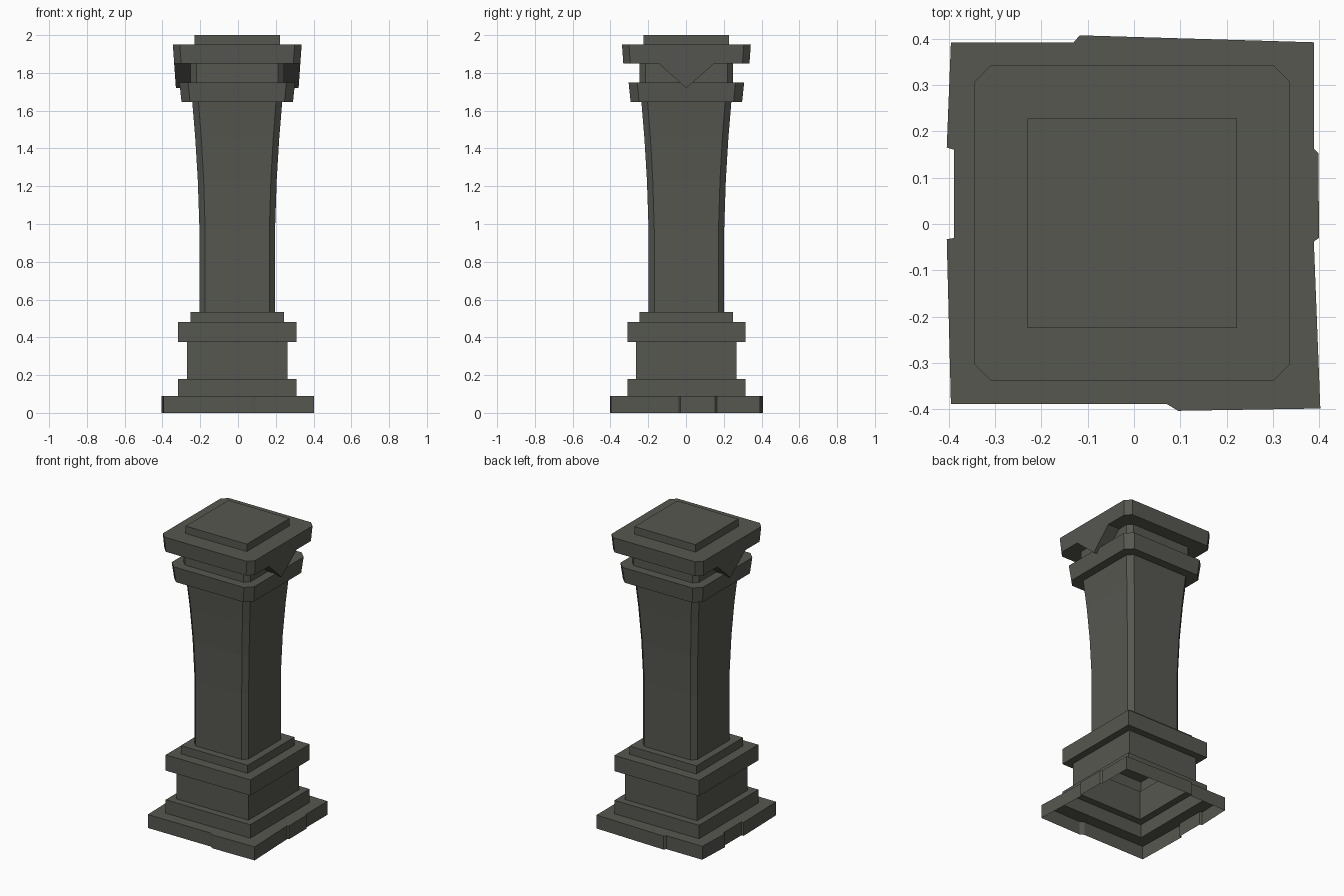
import bpy, bmesh

if "Cube" in bpy.data.objects:
    bpy.data.objects.remove(bpy.data.objects["Cube"])

stone = bpy.data.materials.new("dark grey stone")
stone.diffuse_color = (0.095, 0.095, 0.082, 1)
stone.use_nodes = True
stone.node_tree.nodes["Principled BSDF"].inputs["Base Color"].default_value = stone.diffuse_color
CX, CY = -0.004, 0.002


def ring(z, h, c=0.0):
    """Square outline of half-width h with corners cut by c, at height z."""
    if c == 0:
        pts = [(-h, -h), (h, -h), (h, h), (-h, h)]
    else:
        k = h - c
        pts = [(-k, -h), (k, -h), (h, -k), (h, k), (k, h), (-k, h), (-h, k), (-h, -k)]
    return [(x + CX, y + CY, z) for x, y in pts]


def loft(name, rings, cap=False):
    """Shell through a stack of outlines; flat ledges may change corner count."""
    bm = bmesh.new()
    loops = [[bm.verts.new(p) for p in r] for r in rings]
    for a, b in zip(loops, loops[1:]):
        if len(a) == len(b):
            n = len(a)
            for i in range(n):
                j = (i + 1) % n
                bm.faces.new((a[i], a[j], b[j], b[i]))
        else:
            edges = []
            for l in (a, b):
                for i in range(len(l)):
                    pair = (l[i], l[(i + 1) % len(l)])
                    edges.append(bm.edges.get(pair) or bm.edges.new(pair))
            bmesh.ops.triangle_fill(bm, edges=edges, use_beauty=True, normal=(0, 0, 1))
    if cap:
        bm.faces.new(loops[-1])
    bmesh.ops.recalc_face_normals(bm, faces=bm.faces[:])
    return finish(name, bm)


def finish(name, bm):
    me = bpy.data.meshes.new(name)
    bm.to_mesh(me)
    bm.free()
    me.materials.append(stone)
    ob = bpy.data.objects.new(name, me)
    bpy.context.collection.objects.link(ob)
    return ob


# Worn plinth slab, open underneath
outline = [(-0.395, -0.388), (0.07, -0.388), (0.095, -0.403), (0.402, -0.398),
           (0.388, -0.038), (0.399, -0.03), (0.398, 0.153), (0.388, 0.163),
           (0.388, 0.392), (-0.117, 0.407), (-0.13, 0.392), (-0.395, 0.392),
           (-0.404, 0.165), (-0.388, 0.16), (-0.388, -0.03), (-0.404, -0.033)]
loft("plinth", [[(x, y, 0) for x, y in outline],
                [(x, y, 0.09) for x, y in outline], ring(0.09, 0.313)])

# Stepped square base
loft("stepped_base", [ring(0.09, 0.313), ring(0.18, 0.313), ring(0.18, 0.266),
                      ring(0.375, 0.266), ring(0.375, 0.313), ring(0.48, 0.313),
                      ring(0.48, 0.247), ring(0.535, 0.247), ring(0.535, 0.2, 0.03)])

# Flaring shaft with cut corners
loft("shaft", [ring(0.535, 0.2, 0.03), ring(0.97, 0.2, 0.03), ring(1.235, 0.209, 0.031),
               ring(1.45, 0.222, 0.032), ring(1.645, 0.238, 0.033)])

# Collar, neck and cap block
loft("capital", [ring(1.645, 0.238, 0.033), ring(1.645, 0.295, 0.045),
                 ring(1.75, 0.306, 0.046), ring(1.75, 0.247, 0.03),
                 ring(1.85, 0.247, 0.03), ring(1.85, 0.334, 0.037),
                 ring(1.95, 0.341, 0.037), ring(1.95, 0.226), ring(2.0, 0.226)], cap=True)

# Pointed drops under the cap on both sides
for side, label in ((-1, "left"), (1, "right")):
    bm = bmesh.new()
    prof = [(-0.148, 1.85), (0.0, 1.72), (0.148, 1.85)]
    inner = [bm.verts.new((CX + side * 0.247, CY + y, z)) for y, z in prof]
    outer = [bm.verts.new((CX + side * (0.334 - (1.85 - z) * 0.07), CY + y, z)) for y, z in prof]
    bm.faces.new(inner)
    bm.faces.new(outer)
    for i in range(3):
        j = (i + 1) % 3
        bm.faces.new((inner[i], inner[j], outer[j], outer[i]))
    bmesh.ops.recalc_face_normals(bm, faces=bm.faces[:])
    # open where it joins the cap
    bmesh.ops.delete(bm, geom=[f for f in bm.faces if f.normal.z > 0.9], context='FACES_ONLY')
    finish("cap_drop_" + label, bm)
